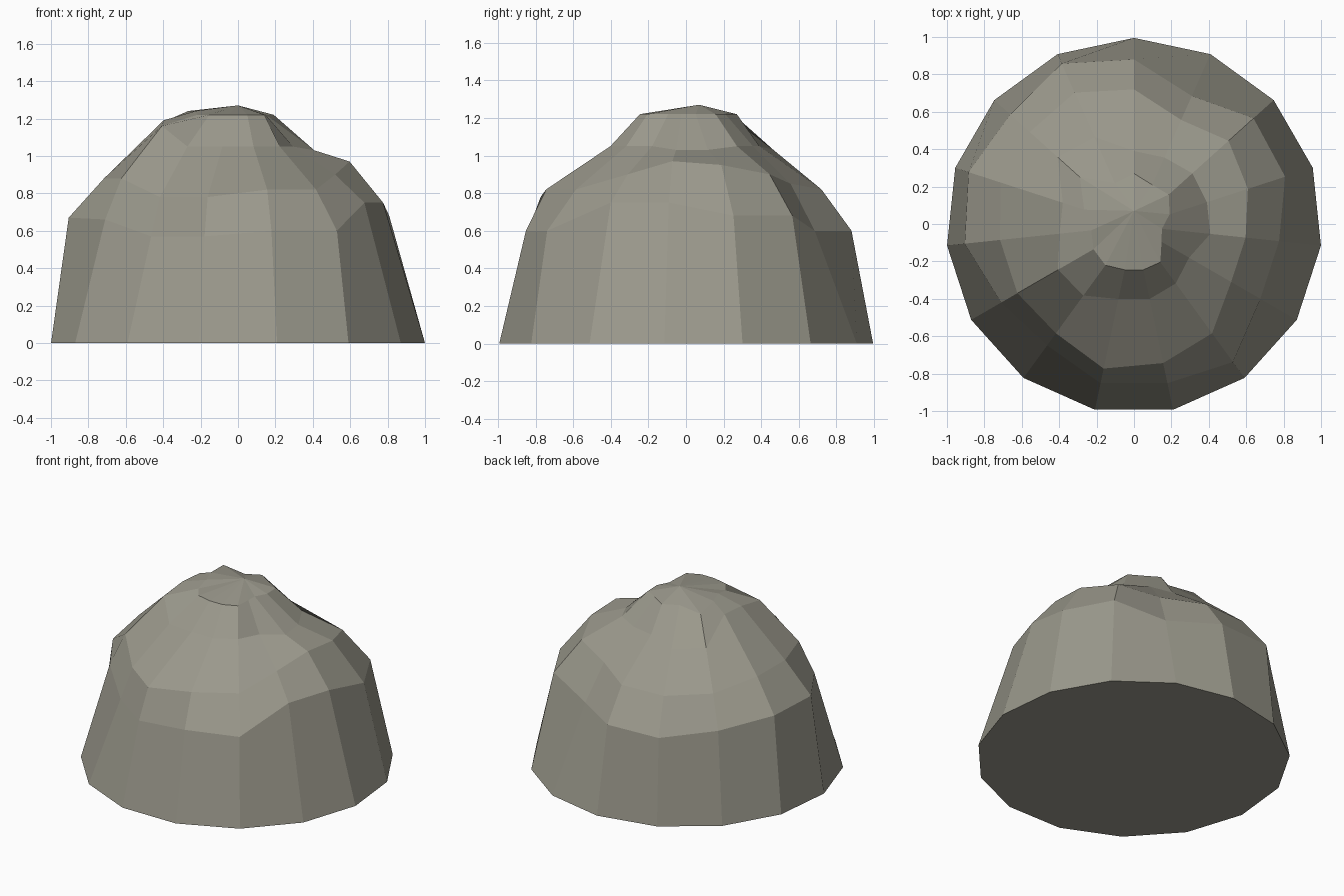
import bpy
import bmesh
import math
from mathutils import Vector

# Remove the default object only
default_cube = bpy.data.objects.get("Cube")
if default_cube:
    bpy.data.objects.remove(default_cube, do_unlink=True)

SIDES = 15


def make_material(name, colour):
    """Create one plain flat colour."""
    material = bpy.data.materials.new(name)
    material.use_nodes = True
    material.diffuse_color = colour
    shader = material.node_tree.nodes["Principled BSDF"]
    shader.inputs["Base Color"].default_value = colour
    shader.inputs["Roughness"].default_value = 0.9
    return material


def add_ring(mesh, radii, heights):
    """Add a ring of vertices, counter-clockwise from the back."""
    ring = []
    for index, (radius, height) in enumerate(zip(radii, heights)):
        angle = math.pi / 2 + index * math.tau / SIDES
        position = Vector((radius * math.cos(angle), radius * math.sin(angle), height))
        ring.append(mesh.verts.new(position))
    return ring


def bridge_rings(mesh, lower, upper):
    """Join two neighbouring rings with a band of faces."""
    for index in range(SIDES):
        following = (index + 1) % SIDES
        mesh.faces.new((lower[index], lower[following], upper[following], upper[index]))


# Radius and height of each weathered ledge, from the wall top to the crown
wall_radii = [.89, .95, .89, .93, .91, .82, .79, .86, .86, .9, .78, .78, .85, .86, .76]
wall_heights = [.6, .6, .62, .67, .67, .66, .57, .57, .6, .6, .75, .75, .68, .68, .6]
shoulder_radii = [.73, .78, .75, .75, .72, .72, .71, .78, .75, .71, .6, .6, .64, .68, .62]
shoulder_heights = [.82, .82, .82, .88, .88, .88, .78, .78, .82, .82, .9, .97, .95, .9, .85]
neck_radii = [.4, .52, .55, .4, .4, .47, .46, .4, .4, .38, .34, .41, .41, .42, .4]
neck_heights = [1.05, 1.03, 1.05, 1.19, 1.19, 1.16] + [1.05] * 5 + [1.03] * 2 + [1.05] * 2
crown_radii = [.28, .25, .39, .28, .23, .25, .26, .24, .24, .24, .17, .15, .2, .25, .24]
crown_heights = [1.22] * 3 + [1.24] * 2 + [1.22] * 10

# Boulder body: a faceted dome stacked from the ledges
boulder_mesh = bmesh.new()
rings = [
    add_ring(boulder_mesh, [1.005] * SIDES, [0] * SIDES),
    add_ring(boulder_mesh, wall_radii, wall_heights),
    add_ring(boulder_mesh, shoulder_radii, shoulder_heights),
    add_ring(boulder_mesh, neck_radii, neck_heights),
    add_ring(boulder_mesh, crown_radii, crown_heights),
]
for lower_ring, upper_ring in zip(rings, rings[1:]):
    bridge_rings(boulder_mesh, lower_ring, upper_ring)

# Peak fan and flat underside
peak = boulder_mesh.verts.new((0, .08, 1.27))
crown = rings[-1]
for index in range(SIDES):
    boulder_mesh.faces.new((crown[index], crown[(index + 1) % SIDES], peak))
boulder_mesh.faces.new(list(reversed(rings[0])))

# Centre the footprint, since an odd polygon is uneven front to back
bmesh.ops.translate(boulder_mesh, verts=boulder_mesh.verts, vec=(0, -.01, 0))
bmesh.ops.recalc_face_normals(boulder_mesh, faces=boulder_mesh.faces)

boulder_data = bpy.data.meshes.new("boulder")
boulder_mesh.to_mesh(boulder_data)
boulder_mesh.free()
boulder_data.materials.append(make_material("warm grey stone", (.33, .32, .265, 1)))

boulder = bpy.data.objects.new("boulder", boulder_data)
bpy.context.collection.objects.link(boulder)
